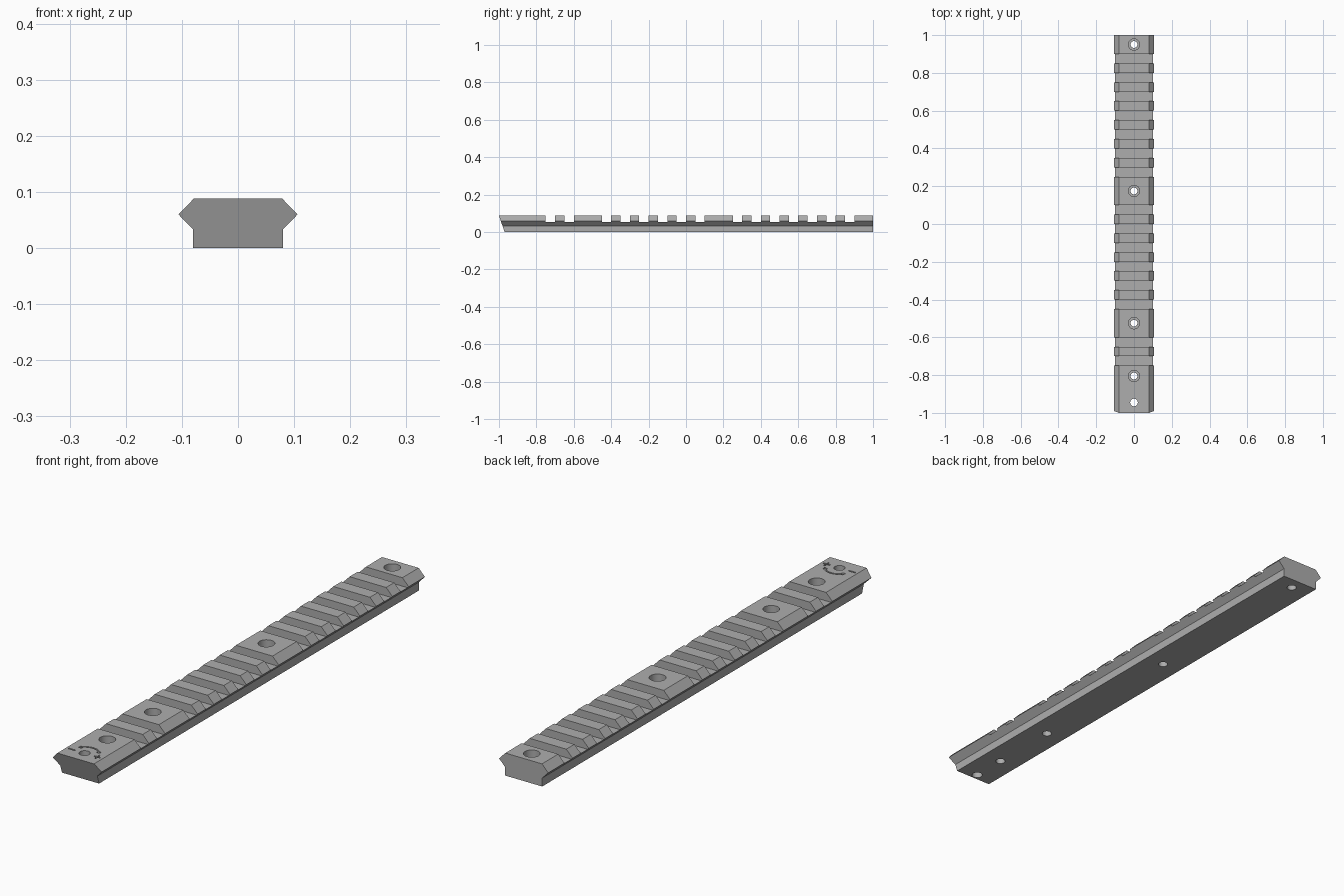
import bpy, bmesh
from math import sin, cos, pi, radians

default = bpy.data.objects.get("Cube")
if default:
    bpy.data.objects.remove(default)

TOP, FLOOR, SLANT = 0.088, 0.055, 0.03

grey = bpy.data.materials.new("rail_grey")
grey.use_nodes = True
COLOUR = (0.42, 0.42, 0.42, 1)
grey.diffuse_color = COLOUR
grey.node_tree.nodes["Principled BSDF"].inputs["Base Color"].default_value = COLOUR


def loft(bm, rings):
    """Closed solid through a list of equal-length point rings."""
    loops = [[bm.verts.new(p) for p in ring] for ring in rings]
    n = len(loops[0])
    for a, b in zip(loops, loops[1:]):
        for i in range(n):
            bm.faces.new((a[i], a[(i + 1) % n], b[(i + 1) % n], b[i]))
    bm.faces.new(loops[0][::-1])
    bm.faces.new(loops[-1])


def prism(bm, outline, z0, z1):
    loft(bm, [[(x, y, z) for x, y in outline] for z in (z0, z1)])


def box(bm, x0, x1, y0, y1, z0, z1):
    prism(bm, [(x0, y0), (x1, y0), (x1, y1), (x0, y1)], z0, z1)


def lathe(bm, y, steps, n=32):
    """Stepped round solid standing at the given y."""
    loft(bm, [[(r * cos(2 * pi * i / n), y + r * sin(2 * pi * i / n), z)
               for i in range(n)] for r, z in steps])


def make(name, bm):
    bmesh.ops.recalc_face_normals(bm, faces=bm.faces)
    mesh = bpy.data.meshes.new(name)
    bm.to_mesh(mesh)
    bm.free()
    obj = bpy.data.objects.new(name, mesh)
    bpy.context.collection.objects.link(obj)
    mesh.materials.append(grey)
    return obj


# Rail body: dovetail profile, front end leaning back towards the base
half = [(0.08, 0), (0.08, 0.033), (0.106, 0.06), (0.079, TOP)]
profile = half + [(-x, z) for x, z in reversed(half)]
bm = bmesh.new()
loft(bm, [[(x, -1 + SLANT * (1 - z / TOP), z) for x, z in profile],
          [(x, 1, z) for x, z in profile]])
rail = make("rail", bm)

# Cross slots: regular pitch, skipped where the long lands are
slots = bmesh.new()
solid_lands = (-0.55, 0.15)
for i in range(17):
    y = -0.75 + 0.1 * i
    if min(abs(y - s) for s in solid_lands) > 0.01 and abs(y - 0.95) > 0.06:
        box(slots, -0.15, 0.15, y, y + 0.05, FLOOR, 0.15)

# Counterbored screw holes and the plain adjuster hole
holes = bmesh.new()
for y in (0.95, 0.175, -0.525, -0.805):
    lathe(holes, y, [(0.018, -0.05), (0.018, 0.045), (0.03, 0.045), (0.03, 0.15)])
lathe(holes, -0.945, [(0.02, -0.05), (0.02, 0.15)])

# Engraved adjustment marks: minus, plus and a double-headed arc
marks = bmesh.new()
MY, Z0 = -0.945, TOP - 0.006
box(marks, -0.07, -0.04, MY - 0.003, MY + 0.003, Z0, 0.1)
L, W = 0.014, 0.003
quarter = [(L, -W), (L, W), (W, W)]
cross = []
for k in range(4):
    c, s = round(cos(k * pi / 2)), round(sin(k * pi / 2))
    cross += [(0.055 + x * c - y * s, MY + x * s + y * c) for x, y in quarter]
prism(marks, cross, Z0, 0.1)


def polar(r, deg):
    return (r * cos(radians(deg)), MY + r * sin(radians(deg)))


R = 0.052
outer = [polar(R + W, a) for a in range(45, 136, 6)]
inner = [polar(R - W, a) for a in range(135, 44, -6)]
arc = ([polar(R + 0.009, 45)] + outer + [polar(R + 0.009, 135), polar(R, 152),
       polar(R - 0.009, 135)] + inner + [polar(R - 0.009, 45), polar(R, 28)])
prism(marks, arc, Z0, 0.1)

# Cut everything out of the rail
cutters = [make(n, b) for n, b in
           (("slot_cutter", slots), ("hole_cutter", holes), ("mark_cutter", marks))]
for cutter in cutters:
    cutter.hide_render = True
    mod = rail.modifiers.new(cutter.name, "BOOLEAN")
    mod.operation = "DIFFERENCE"
    mod.solver = "EXACT"
    mod.object = cutter
graph = bpy.context.evaluated_depsgraph_get()
cut_mesh = bpy.data.meshes.new_from_object(rail.evaluated_get(graph))
rail.modifiers.clear()
rail.data = cut_mesh
for cutter in cutters:
    bpy.data.objects.remove(cutter)

# Smooth hole walls, crisp edges elsewhere
bpy.ops.object.select_all(action="DESELECT")
rail.select_set(True)
bpy.context.view_layer.objects.active = rail
bpy.ops.object.shade_smooth_by_angle(angle=radians(25))
